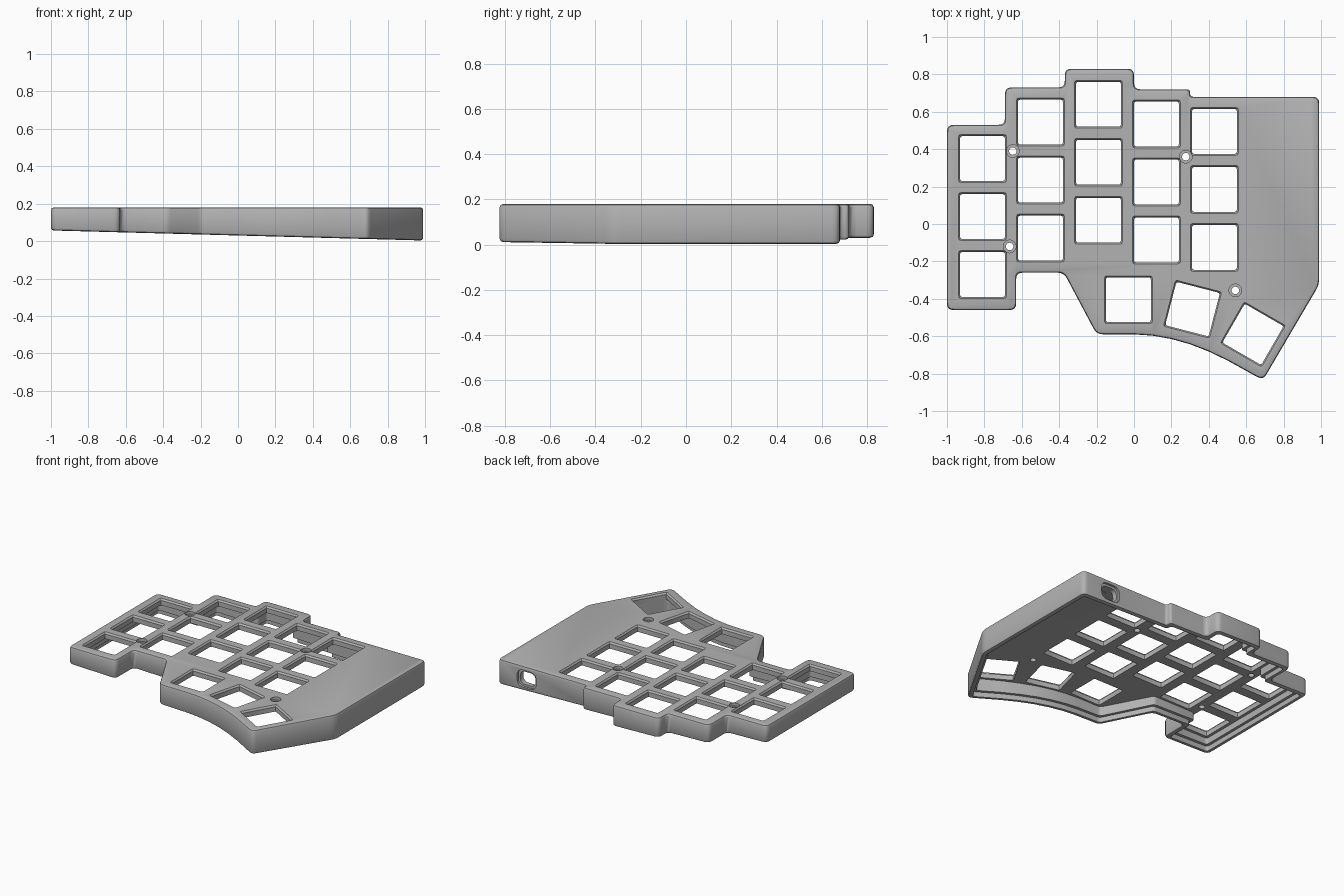
import bpy, bmesh
from math import cos, sin, pi, radians
from mathutils import Vector

if "Cube" in bpy.data.objects:
    bpy.data.objects.remove(bpy.data.objects["Cube"])

TOP, UNDER = 0.18, 0.135
OUTLINE = [(-1, .53), (-1, -.46), (-.63, -.46), (-.63, -.26), (-.375, -.26),
           (-.2, -.59), (0, -.59), (.1, -.597), (.2, -.615), (.3, -.643),
           (.4, -.682), (.5, -.73), (.69, -.835), (.99, -.325), (.99, .68),
           (.3, .68), (.3, .72), (0, .72), (0, .83), (-.37, .83),
           (-.37, .73), (-.69, .73), (-.69, .53)]


def rim(x):
    """Height of the sloping lower rim."""
    return .03 - .027 * x


def inset(points, d):
    """Move each edge of a counter-clockwise outline inward by d."""
    pts = [Vector(p) for p in points]
    out = []
    for i, p in enumerate(pts):
        a = (p - pts[i - 1]).normalized()
        b = (pts[(i + 1) % len(pts)] - p).normalized()
        na, nb = Vector((-a.y, a.x)), Vector((-b.y, b.x))
        out.append(p + (na + nb) * d / (1 + na.dot(nb)))
    return out


def rounded(points, r, steps=4):
    """Round the sharp corners of an outline."""
    pts = [Vector(p) for p in points]
    out = []
    for i, p in enumerate(pts):
        u, v = pts[i - 1] - p, pts[(i + 1) % len(pts)] - p
        if u.angle(v) > radians(160):
            out.append(p)
            continue
        k = min(r, u.length * .45, v.length * .45)
        a, b = p + u.normalized() * k, p + v.normalized() * k
        for s in range(steps + 1):
            t = s / steps
            out.append(a * (1 - t) ** 2 + p * 2 * t * (1 - t) + b * t * t)
    return out


def loft(bm, rings):
    """Close a solid through rings of matching points."""
    loops = [[bm.verts.new(co) for co in ring] for ring in rings]
    n = len(loops[0])
    for lo, hi in zip(loops, loops[1:]):
        for i in range(n):
            j = (i + 1) % n
            bm.faces.new((lo[i], lo[j], hi[j], hi[i]))
    bm.faces.new(loops[0][::-1])
    bm.faces.new(loops[-1])


def make(name, bm):
    bmesh.ops.recalc_face_normals(bm, faces=bm.faces)
    mesh = bpy.data.meshes.new(name)
    bm.to_mesh(mesh)
    bm.free()
    ob = bpy.data.objects.new(name, mesh)
    bpy.context.collection.objects.link(ob)
    return ob


def solid(name, layers):
    """Build a solid from (outline, height function) layers."""
    bm = bmesh.new()
    loft(bm, [[(p.x, p.y, h(p.x)) for p in pts] for pts, h in layers])
    return make(name, bm)


def level(z):
    return lambda x: z


def cut(ob, cutter):
    cutter.hide_render = True
    mod = ob.modifiers.new("cut", 'BOOLEAN')
    mod.operation, mod.solver, mod.object = 'DIFFERENCE', 'EXACT', cutter
    bpy.context.view_layer.objects.active = ob
    bpy.ops.object.modifier_apply(modifier=mod.name)
    bpy.data.objects.remove(cutter)


def drills(name, places, radius, z0, z1):
    bm = bmesh.new()
    for x, y in places:
        loft(bm, [[(x + radius * cos(a * pi / 12), y + radius * sin(a * pi / 12), z)
                   for a in range(24)] for z in (z0, z1)])
    return make(name, bm)


# Outer shell with softened upper and lower edges
E = .014
full = rounded(OUTLINE, .035)
mid = rounded(inset(OUTLINE, E * .3), .033)
slim = rounded(inset(OUTLINE, E), .03)
case = solid("keyboard_case", [
    (slim, rim), (mid, lambda x: rim(x) + E * .3), (full, lambda x: rim(x) + E),
    (full, level(TOP - E)), (mid, level(TOP - E * .3)), (slim, level(TOP))])

# Hollow underside and the rebate for a bottom cover
cut(case, solid("cavity", [(rounded(inset(OUTLINE, .05), .02), level(-.2)),
                           (rounded(inset(OUTLINE, .05), .02), level(UNDER))]))
cut(case, solid("rebate", [(rounded(inset(OUTLINE, .03), .02), level(-.2)),
                           (rounded(inset(OUTLINE, .03), .02), lambda x: rim(x) + .035)]))

# Key openings: five staggered columns and a fanned thumb row
keys = [(x, y - row * .31, 0)
        for x, y in [(-.81, .35), (-.5, .545), (-.19, .64), (.12, .535), (.43, .495)]
        for row in range(3)]
keys += [(-.03, -.405, 0), (.313, -.455, -14.5), (.636, -.59, -30)]
bm = bmesh.new()
for x, y, deg in keys:
    c, s = cos(radians(deg)), sin(radians(deg))
    rings = []
    for half, z in [(.12, 0), (.12, TOP - .012), (.129, TOP + .002)]:
        square = rounded([(-half, -half), (half, -half), (half, half), (-half, half)], .012, 2)
        rings.append([(x + p.x * c - p.y * s, y + p.x * s + p.y * c, z) for p in square])
    loft(bm, rings)
cut(case, make("key_openings", bm))

# Countersunk screw holes
screws = [(-.648, .39), (-.665, -.12), (.277, .36), (.542, -.355)]
cut(case, drills("screw_holes", screws, .02, .05, .3))
cut(case, drills("screw_recesses", screws, .034, TOP - .02, .3))

# Cable port through the back wall, with a shallow outer recess
for w, h, y0 in [(.06, .045, .6), (.075, .06, .665)]:
    port = rounded([(.765 - w, .092 - h), (.765 + w, .092 - h),
                    (.765 + w, .092 + h), (.765 - w, .092 + h)], .05)
    bm = bmesh.new()
    loft(bm, [[(p.x, y, p.y) for p in port] for y in (y0, .8)])
    cut(case, make("cable_port", bm))

# Single grey plastic
grey = bpy.data.materials.new("grey_plastic")
grey.use_nodes = True
grey.diffuse_color = (.45, .45, .45, 1)
grey.node_tree.nodes["Principled BSDF"].inputs["Base Color"].default_value = (.45, .45, .45, 1)
case.data.materials.clear()
case.data.materials.append(grey)
for f in case.data.polygons:
    f.material_index = 0

bpy.ops.object.select_all(action='DESELECT')
case.select_set(True)
bpy.context.view_layer.objects.active = case
bpy.ops.object.shade_smooth_by_angle(angle=radians(30))
